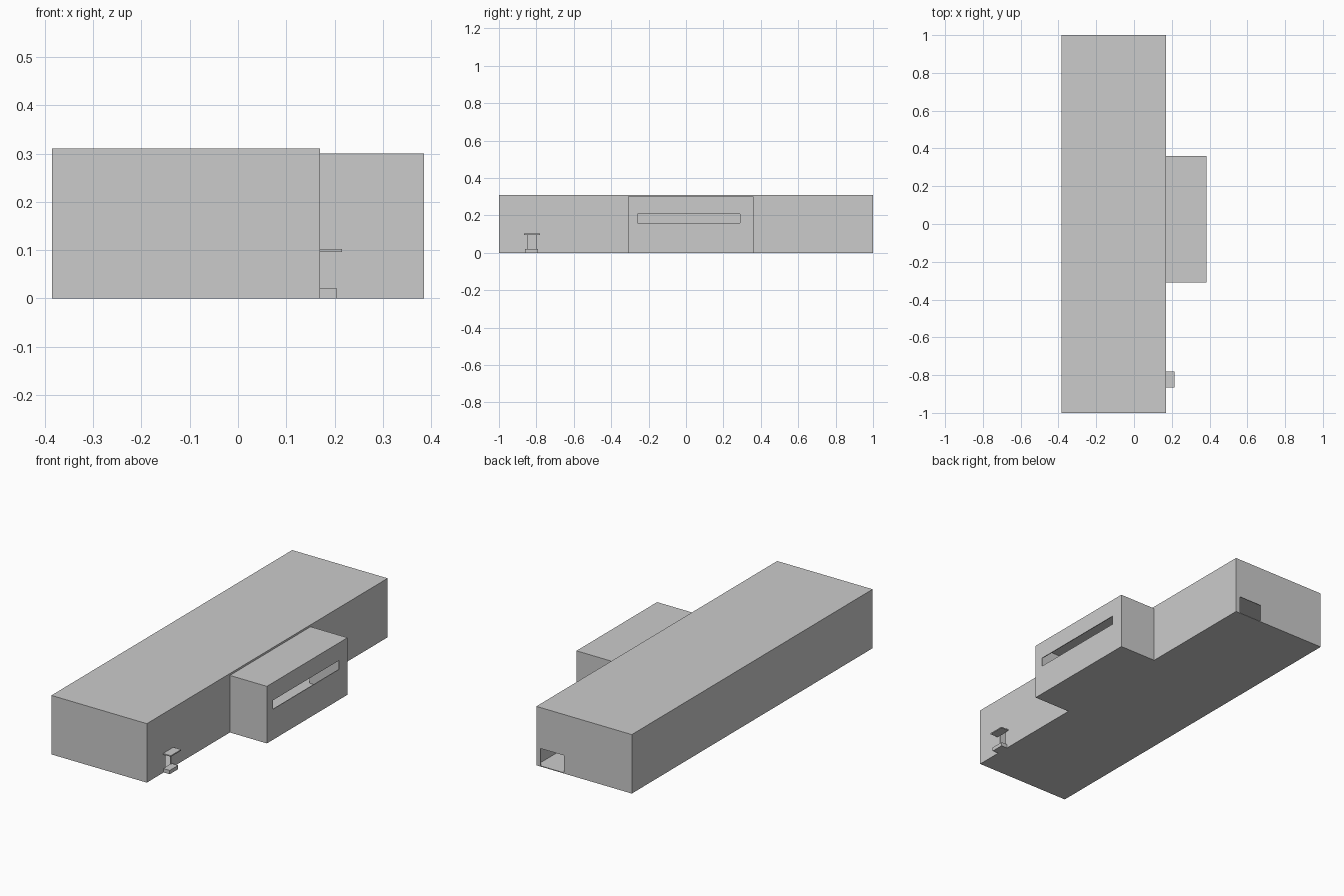
import bpy

if "Cube" in bpy.data.objects:
    bpy.data.objects.remove(bpy.data.objects["Cube"])

WALL = 0.004


def box(name, lo, hi):
    """Axis-aligned box between two corners."""
    bpy.ops.mesh.primitive_cube_add(size=1)
    obj = bpy.context.object
    obj.name = name
    obj.location = [(a + b) / 2 for a, b in zip(lo, hi)]
    obj.scale = [b - a for a, b in zip(lo, hi)]
    bpy.ops.object.transform_apply(location=True, rotation=False, scale=True)
    return obj


def cut(target, lo, hi):
    """Remove a box-shaped volume from target."""
    cutter = box("cutter", lo, hi)
    cutter.hide_render = True
    mod = target.modifiers.new("cut", 'BOOLEAN')
    mod.operation = 'DIFFERENCE'
    mod.solver = 'EXACT'
    mod.object = cutter
    bpy.context.view_layer.objects.active = target
    bpy.ops.object.modifier_apply(modifier=mod.name)
    bpy.data.objects.remove(cutter, do_unlink=True)


# Long hall: thin-walled hollow shell
hall = box("main_hall", (-0.385, -1, 0), (0.17, 1, 0.31))
cut(hall, (-0.385 + WALL, -1 + WALL, WALL), (0.17 - WALL, 1 - WALL, 0.31 - WALL))
# Passage to the annex, front-side doorway, rear doorway
cut(hall, (0.15, -0.31 + WALL, WALL), (0.20, 0.36 - WALL, 0.30 - WALL))
cut(hall, (0.15, -0.845, 0.02), (0.20, -0.80, 0.097))
cut(hall, (0.01, 0.98, WALL), (0.145, 1.02, 0.095))

# Side annex, open towards the hall, with a long strip window
annex = box("side_annex", (0.17, -0.31, 0), (0.385, 0.36, 0.30))
cut(annex, (0.15, -0.31 + WALL, WALL), (0.385 - WALL, 0.36 - WALL, 0.30 - WALL))
cut(annex, (0.36, -0.26, 0.16), (0.40, 0.29, 0.207))

# Entrance step and canopy
box("door_step", (0.17, -0.86, 0), (0.205, -0.79, 0.02))
box("door_canopy", (0.17, -0.865, 0.096), (0.215, -0.78, 0.102))
